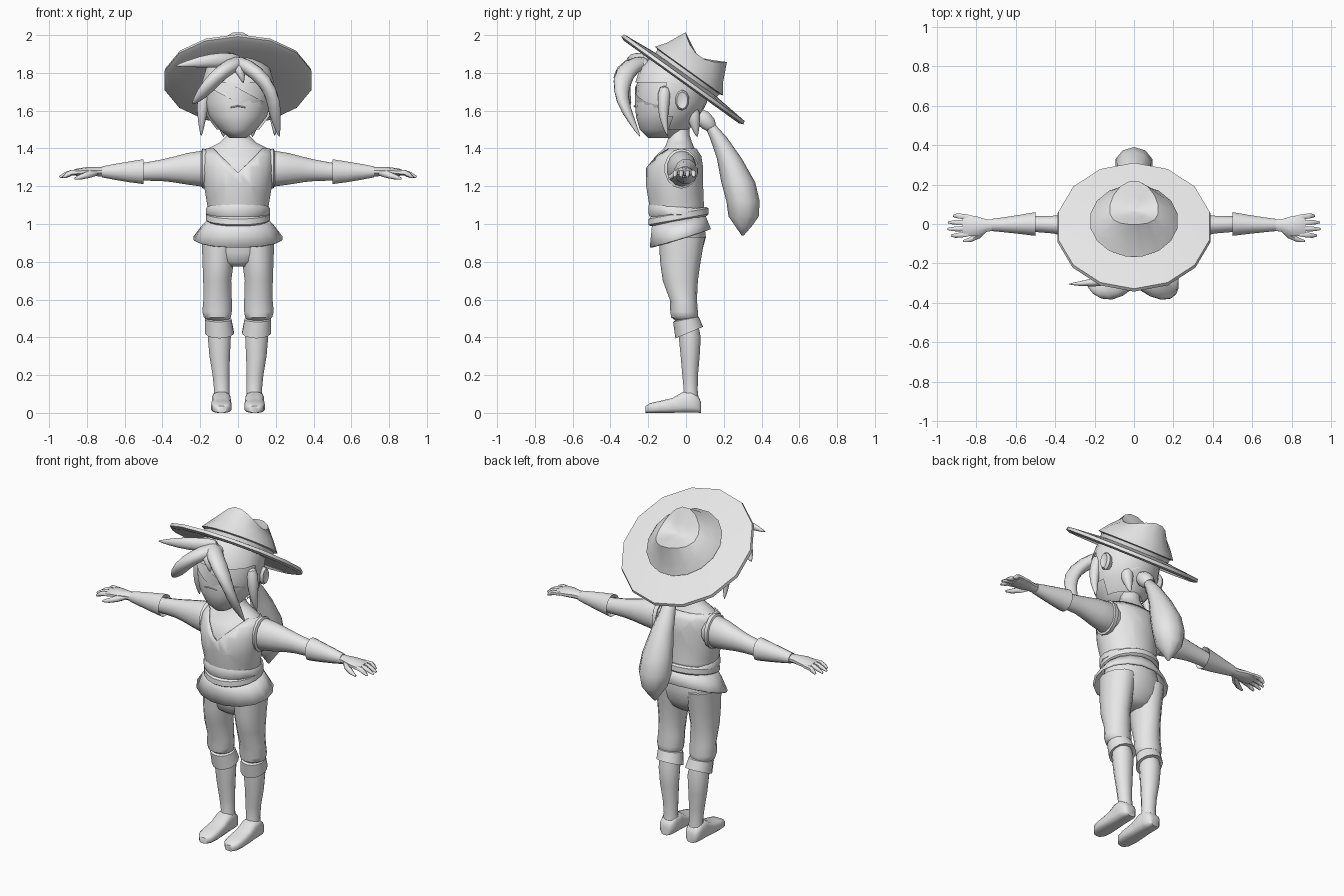
import bpy, bmesh, math
from mathutils import Vector

GREY = bpy.data.materials.new("plain_grey")
GREY.diffuse_color = (0.8, 0.8, 0.8, 1)


def skin(name, loops, caps=True, mirror=False, sub=0, angle=40):
    """Bridge rings of points into one object."""
    bm = bmesh.new()
    rings = [[bm.verts.new(p) for p in loop] for loop in loops]
    n = len(rings[0])
    for r, s in zip(rings, rings[1:]):
        for i in range(n):
            j = (i + 1) % n
            bm.faces.new((r[i], r[j], s[j], s[i]))
    if caps:
        bm.faces.new(rings[0])
        bm.faces.new(rings[-1])
    bmesh.ops.recalc_face_normals(bm, faces=bm.faces)
    me = bpy.data.meshes.new(name)
    bm.to_mesh(me)
    bm.free()
    ob = bpy.data.objects.new(name, me)
    bpy.context.collection.objects.link(ob)
    me.materials.append(GREY)
    if mirror:
        m = ob.modifiers.new("mirror", 'MIRROR')
        m.use_mirror_merge = False
    if sub:
        ob.modifiers.new("smooth", 'SUBSURF').levels = sub
        ob.modifiers["smooth"].render_levels = sub
    bpy.ops.object.select_all(action='DESELECT')
    ob.select_set(True)
    bpy.context.view_layer.objects.active = ob
    bpy.ops.object.shade_smooth_by_angle(angle=math.radians(angle))
    return ob


def angles(n):
    return [2 * math.pi * (i + 0.5) / n for i in range(n)]


def stack(name, rings, n=16, **kw):
    """Level ellipses: (x, y, z, half width, half depth[, tilt along y])."""
    loops = []
    for x, y, z, a, b, *t in rings:
        k = t[0] if t else 0
        loops.append([(x + a * math.cos(q), y + b * math.sin(q), z + k * b * math.sin(q)) for q in angles(n)])
    return skin(name, loops, **kw)


def sweep(name, pts, n=8, flat=1.0, ref=(0, 0, 1), **kw):
    """Tube along a path of (x, y, z, radius); flat scales the second axis."""
    P = [Vector(p[:3]) for p in pts]
    loops = []
    for i, p in enumerate(P):
        t = (P[min(i + 1, len(P) - 1)] - P[max(i - 1, 0)]).normalized()
        s = t.cross(Vector(ref)).normalized()
        u = s.cross(t)
        r = pts[i][3]
        loops.append([p + s * r * math.cos(q) + u * r * flat * math.sin(q) for q in angles(n)])
    return skin(name, loops, **kw)


def edit(ob, fn):
    bm = bmesh.new()
    bm.from_mesh(ob.data)
    fn(bm)
    bm.to_mesh(ob.data)
    bm.free()


# ---- torso, neck and tunic
BODY = [(1.02, -.04, .15, .135), (1.1, -.05, .155, .137), (1.2, -.06, .172, .143), (1.3, -.06, .182, .143),
        (1.36, -.045, .18, .118), (1.40, -.035, .16, .082), (1.43, -.035, .10, .068), (1.47, -.035, .06, .055),
        (1.54, -.035, .055, .052)]
stack("chest_and_neck", [(0, y, z, a, b) for z, y, a, b in BODY], 20)
tunic = stack("tunic", [(0, y, z, a + .009, b + .009) for z, y, a, b in BODY[:6]], 24, caps=False)


def cut_neckline(bm):
    for s in (1, -1):
        bmesh.ops.bisect_plane(bm, geom=bm.verts[:] + bm.edges[:] + bm.faces[:],
                               plane_co=(0, 0, 1.27), plane_no=(-s, 0, 1))
    gone = [f for f in bm.faces if f.calc_center_median().y < -.05
            and f.calc_center_median().z > 1.27 + abs(f.calc_center_median().x)]
    bmesh.ops.delete(bm, geom=gone, context='FACES')


edit(tunic, cut_neckline)
tunic.modifiers.new("thickness", 'SOLIDIFY').thickness = .008

# ---- belts and flared skirt
stack("upper_belt", [(0, -.045, 1.095, .16, .146, -.12), (0, -.045, 1.08, .172, .156, -.1),
                     (0, -.045, 1.05, .172, .156, -.05), (0, -.045, 1.04, .16, .15, 0)], 20)
stack("lower_belt", [(0, -.04, 1.065, .16, .148, .18), (0, -.04, 1.055, .17, .16, .18),
                     (0, -.04, 1.025, .172, .162, .18), (0, -.04, 1.015, .16, .15, .18)], 20)
skirt = stack("skirt", [(0, -.04, 1.03, .155, .142, .18), (0, -.035, .985, .195, .152, .22),
                        (0, -.03, .925, .24, .165, .3)], 16, caps=False)
skirt.modifiers.new("thickness", 'SOLIDIFY').thickness = .012

# ---- trousers
stack("hips", [(0, -.03, 1.02, .15, .125), (0, -.02, .93, .185, .127), (0, -.025, .85, .188, .11),
               (0, -.03, .80, .14, .09), (0, -.03, .775, .06, .06)], 20)
stack("trouser_leg", [(.10, -.022, .93, .095, .122), (.105, -.03, .8, .085, .107), (.11, -.03, .7, .076, .093),
                      (.108, -.014, .6, .077, .072), (.111, -.01, .535, .08, .073), (.109, -.008, .505, .073, .07),
                      (.106, -.002, .49, .055, .055)], 14, mirror=True)
stack("trouser_cuff", [(.105, 0, .50, .062, .06, .2), (.105, 0, .495, .072, .068, .2),
                       (.098, .017, .425, .078, .073, .42), (.098, .017, .43, .06, .058, .42)], 14, mirror=True)

# ---- shins and feet
stack("shin", [(.104, .01, .48, .055, .055), (.099, .02, .4, .063, .06), (.097, .022, .3, .056, .052),
               (.09, .022, .2, .046, .043), (.086, .025, .12, .042, .038), (.086, .022, .06, .045, .048)],
      12, mirror=True)
foot = []
for y, w, h in [(.08, .028, .055), (.068, .043, .085), (.03, .05, .115), (-.02, .05, .11), (-.07, .052, .08),
                (-.14, .055, .063), (-.19, .048, .052), (-.215, .026, .036)]:
    foot.append([(.088 + w * math.copysign(abs(math.cos(q)) ** .7, math.cos(q)), y,
                  h / 2 + h / 2 * math.copysign(abs(math.sin(q)) ** .5, math.sin(q))) for q in angles(12)])
skin("foot", foot, mirror=True, angle=50)

# ---- arms, sleeve cuffs and hands


def along_x(name, rings, n=12, **kw):
    return skin(name, [[(x, y + a * math.cos(q), z + b * math.sin(q)) for q in angles(n)]
                       for x, y, z, a, b in rings], mirror=True, **kw)


along_x("arm", [(.13, -.025, 1.295, .07, .085), (.19, -.022, 1.293, .08, .095), (.27, -.015, 1.292, .07, .083),
                (.35, -.008, 1.288, .055, .066), (.41, -.003, 1.284, .046, .056), (.52, 0, 1.275, .04, .045)], 14)
along_x("armhole_trim", [(.165, -.025, 1.293, .088, .103), (.188, -.025, 1.293, .09, .106),
                         (.195, -.024, 1.293, .078, .092)], 14)
along_x("sleeve_cuff", [(.53, 0, 1.277, .035, .04), (.5, 0, 1.277, .062, .068), (.58, -.002, 1.276, .05, .056),
                        (.66, -.004, 1.276, .039, .042), (.72, -.005, 1.276, .032, .03)], 12)
along_x("palm", [(.70, -.005, 1.276, .028, .025), (.75, -.008, 1.277, .034, .024), (.80, -.01, 1.277, .052, .024),
                 (.85, -.008, 1.274, .057, .02), (.87, -.008, 1.272, .05, .014)], 10)
for i, tip in enumerate((.925, .945, .94, .915)):
    y = -.051 + i * .029
    sweep(f"finger_{i + 1}", [(.84, y, 1.274, .014), (.88, y * 1.1, 1.272, .015),
                              ((.88 + tip) / 2, y * 1.15, 1.262, .013), (tip, y * 1.15, 1.248, .006)],
          6, mirror=True, angle=60)
sweep("thumb", [(.755, -.025, 1.272, .018), (.79, -.058, 1.262, .019), (.83, -.08, 1.25, .014),
                (.865, -.087, 1.24, .006)], 6, mirror=True, angle=60)

# ---- head, ears and face
HEAD = [(1.455, -.13, .045, .07), (1.5, -.125, .1, .12), (1.57, -.105, .155, .16), (1.64, -.09, .176, .18),
        (1.75, -.075, .18, .185), (1.83, -.07, .155, .165), (1.88, -.07, .1, .11)]
stack("head", [(0, y, z, a, b) for z, y, a, b in HEAD], 18, angle=60)
ear = [(.165, .03, .045), (.19, .038, .055), (.205, .03, .045), (.2, .018, .03)]
skin("ear", [[(x, -.02 + a * math.cos(q), 1.655 + b * math.sin(q)) for q in angles(10)] for x, a, b in ear],
     mirror=True)
sweep("mouth", [(-.04, -.266, 1.617, .003), (0, -.274, 1.625, .004), (.04, -.266, 1.617, .003)], 6)
band = stack("eye_band", [(0, 0, z, .184, .19) for z in (-.035, .035)], 20, caps=False)
band.location = (0, -.082, 1.68)
band.rotation_euler = (0, math.radians(28), 0)

# ---- hair shell around the back and sides of the head
hair = stack("back_hair", [(0, y + .006, z, a + .014, b + .014) for z, y, a, b in HEAD[1:]], 18,
             caps=False, angle=60)


def open_face(bm):
    gone = [f for f in bm.faces if f.calc_center_median().y < -.1 and f.calc_center_median().z < 1.76]
    bmesh.ops.delete(bm, geom=gone, context='FACES')


edit(hair, open_face)

# ---- loose locks of hair
LOCKS = {
    "left_fringe": [(.03, -.2, 1.86, .05), (-.04, -.3, 1.84, .062), (-.12, -.345, 1.775, .062),
                    (-.19, -.33, 1.69, .045), (-.245, -.29, 1.63, .004)],
    "right_fringe": [(-.03, -.2, 1.86, .05), (.05, -.3, 1.84, .06), (.15, -.345, 1.755, .06),
                     (.19, -.34, 1.65, .046), (.2, -.29, 1.55, .03), (.22, -.24, 1.455, .003)],
    "side_spike": [(.02, -.2, 1.86, .045), (-.08, -.27, 1.87, .045), (-.2, -.3, 1.86, .035),
                   (-.34, -.305, 1.835, .003)],
    "front_tuft": [(0, -.18, 1.82, .07), (0, -.26, 1.85, .06), (.01, -.31, 1.82, .045), (.03, -.31, 1.74, .005)],
}
for name, pts in LOCKS.items():
    sweep(name, pts, 8, flat=.75, ref=(0, 1, 0) if name == "side_spike" else (.1, .3, 1), sub=1, angle=80)
sweep("sideburn", [(.165, -.11, 1.74, .04), (.188, -.12, 1.64, .036), (.192, -.12, 1.55, .024),
                   (.195, -.095, 1.46, .003)], 8, ref=(1, 0, 0), mirror=True, sub=1, angle=80)
sweep("nape_lock", [(.08, .03, 1.62, .05), (.085, .045, 1.54, .035), (.075, .06, 1.455, .003)],
      8, ref=(1, 0, 0), mirror=True, sub=1, angle=80)

# ---- ponytail with its tie
sweep("hair_tie", [(0, .06, 1.585, .035), (0, .09, 1.56, .046), (0, .12, 1.53, .043), (0, .135, 1.51, .03)],
      10, ref=(1, 0, 0), angle=60)
stack("ponytail", [(0, .115, 1.54, .025, .028), (0, .17, 1.46, .042, .045), (0, .228, 1.35, .065, .065),
                   (0, .277, 1.22, .09, .09), (0, .302, 1.12, .098, .088), (0, .305, 1.04, .075, .08),
                   (0, .305, .99, .04, .045), (0, .3, .94, .004, .006)], 10, angle=60)

# ---- tilted hat
TILT, CENTRE = math.radians(-35.7), (0, -.01, 1.773)
brim = stack("hat_brim", [(0, 0, h, r, r) for r, h in
                          [(.18, -.008), (.375, -.026), (.398, -.016), (.393, .002), (.2, .02), (.05, .022)]], 14)
crown = stack("hat_crown", [(0, 0, h, r, r) for r, h in
                            [(.2, 0), (.207, .04), (.226, .045), (.185, .10), (.125, .172), (.06, .15), (.005, .135)]],
              16)


def pinch(bm):
    # raise the crown's front and back peaks and lower its sides
    for v in bm.verts:
        if v.co.z > .12:
            v.co.z += .25 * (v.co.y ** 2 - v.co.x ** 2) / max(v.co.xy.length, .01)
            v.co.y *= 1.1


edit(crown, pinch)
for part in (brim, crown):
    part.location = CENTRE
    part.rotation_euler = (TILT, 0, 0)
